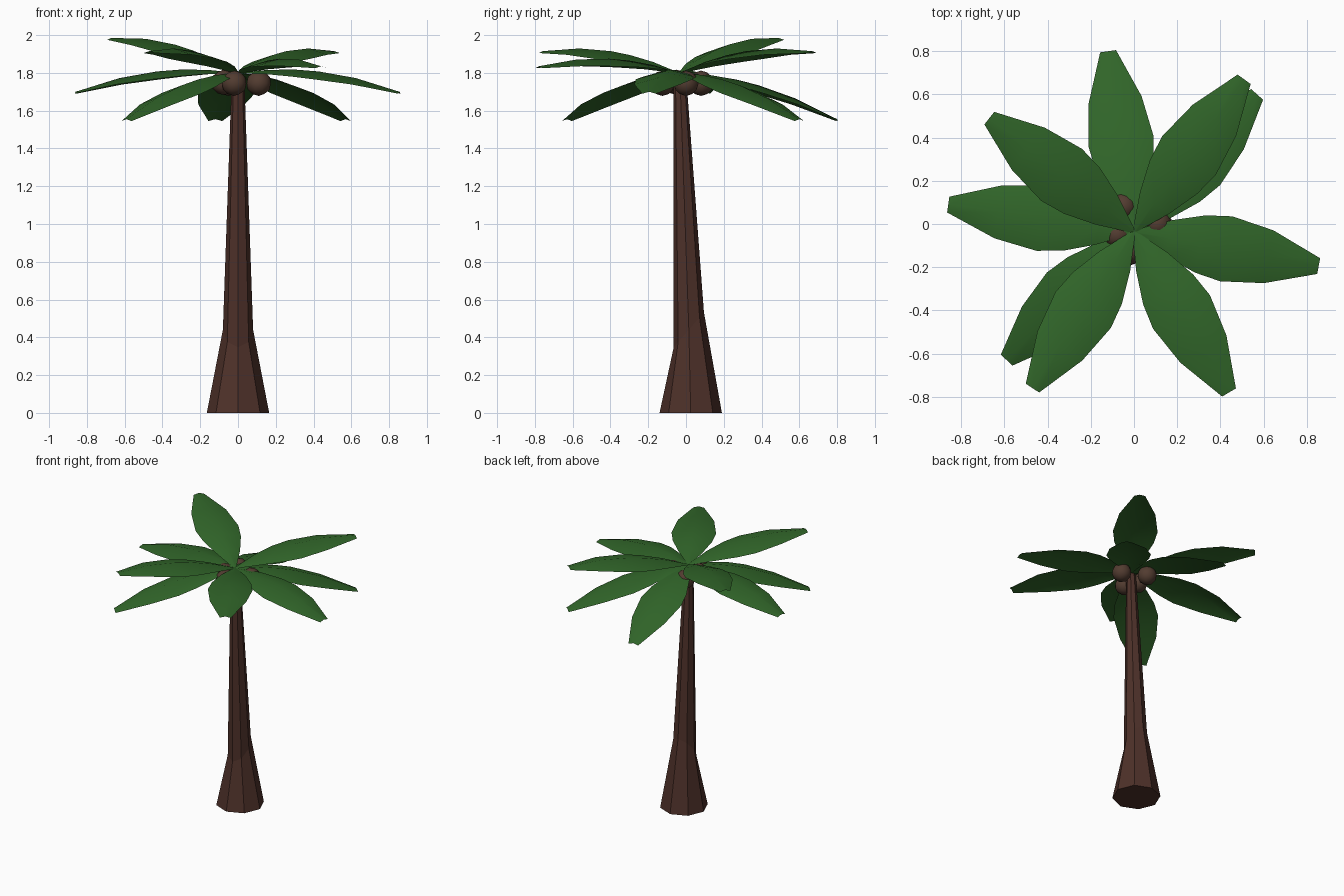
import bpy, bmesh, math
from mathutils import Vector

if "Cube" in bpy.data.objects:
    bpy.data.objects.remove(bpy.data.objects["Cube"])


def material(name, rgb):
    m = bpy.data.materials.new(name)
    m.diffuse_color = (*rgb, 1)
    m.use_nodes = True
    m.node_tree.nodes["Principled BSDF"].inputs["Base Color"].default_value = m.diffuse_color
    return m


BARK = material("bark", (0.075, 0.03, 0.022))
LEAF = material("leaf_green", (0.03, 0.13, 0.022))
NUT = material("nut_brown", (0.085, 0.045, 0.03))


def finish(name, bm, mat, smooth):
    mesh = bpy.data.meshes.new(name)
    bmesh.ops.recalc_face_normals(bm, faces=bm.faces)
    for f in bm.faces:
        f.smooth = smooth
    bm.to_mesh(mesh)
    bm.free()
    mesh.materials.append(mat)
    ob = bpy.data.objects.new(name, mesh)
    bpy.context.collection.objects.link(ob)
    return ob


# Trunk: octagonal rings (centre y, z, radius, tilt of ring along y)
bm = bmesh.new()
rings = []
for cy, z, r, tilt in [(0.025, 0, 0.165, 0), (0.015, 0.44, 0.08, 1.15),
                       (-0.032, 1.78, 0.033, 0)]:
    ring = []
    for k in range(8):
        a = k * math.pi / 4
        dy = r * math.sin(a)
        ring.append(bm.verts.new((r * math.cos(a), cy + dy, z + tilt * dy)))
    rings.append(ring)
for lo, hi in zip(rings, rings[1:]):
    for k in range(8):
        n = (k + 1) % 8
        bm.faces.new((lo[k], lo[n], hi[n], hi[k]))
bm.faces.new(rings[0][::-1])
bm.faces.new(rings[-1])
finish("trunk", bm, BARK, False)

# Fronds: one outline (fraction of length, half width), arched and folded on the midrib
HEART = Vector((0, -0.035, 1.80))
OUTLINE = [(0, 0.008), (0.19, 0.085), (0.36, 0.135), (0.5, 0.153),
           (0.73, 0.124), (1, 0.037)]


def frond(name, tip):
    axis = Vector(tip) - HEART
    side = Vector((-axis.y, axis.x, 0)).normalized()
    bm = bmesh.new()
    rows = []
    for t, w in OUTLINE:
        mid = HEART + axis * t + Vector((0, 0, 0.23 * t * (1 - t)))
        fold = Vector((0, 0, -0.27 * w))
        rows.append([bm.verts.new(p) for p in
                     (mid - side * w + fold, mid, mid + side * w + fold)])
    for a, b in zip(rows, rows[1:]):
        for i in range(2):
            bm.faces.new((a[i], b[i], b[i + 1], a[i + 1]))
    finish(name, bm, LEAF, True)


TIPS = [(-0.12, 0.80, 1.555), (0.51, 0.67, 1.915), (0.57, 0.60, 1.555),
        (0.855, -0.195, 1.70), (0.44, -0.78, 1.835), (-0.47, -0.76, 1.915),
        (-0.59, -0.63, 1.555), (-0.86, 0.09, 1.70), (-0.67, 0.49, 1.985)]
for i, tip in enumerate(TIPS):
    frond(f"frond_{i + 1}", tip)

# Coconuts clustered under the fronds
for i, p in enumerate([(0.11, 0, 1.745), (-0.02, -0.125, 1.745),
                       (-0.075, -0.05, 1.75), (-0.05, 0.08, 1.745)]):
    bm = bmesh.new()
    bmesh.ops.create_icosphere(bm, subdivisions=2, radius=0.067)
    bmesh.ops.translate(bm, verts=bm.verts, vec=p)
    finish(f"coconut_{i + 1}", bm, NUT, True)
